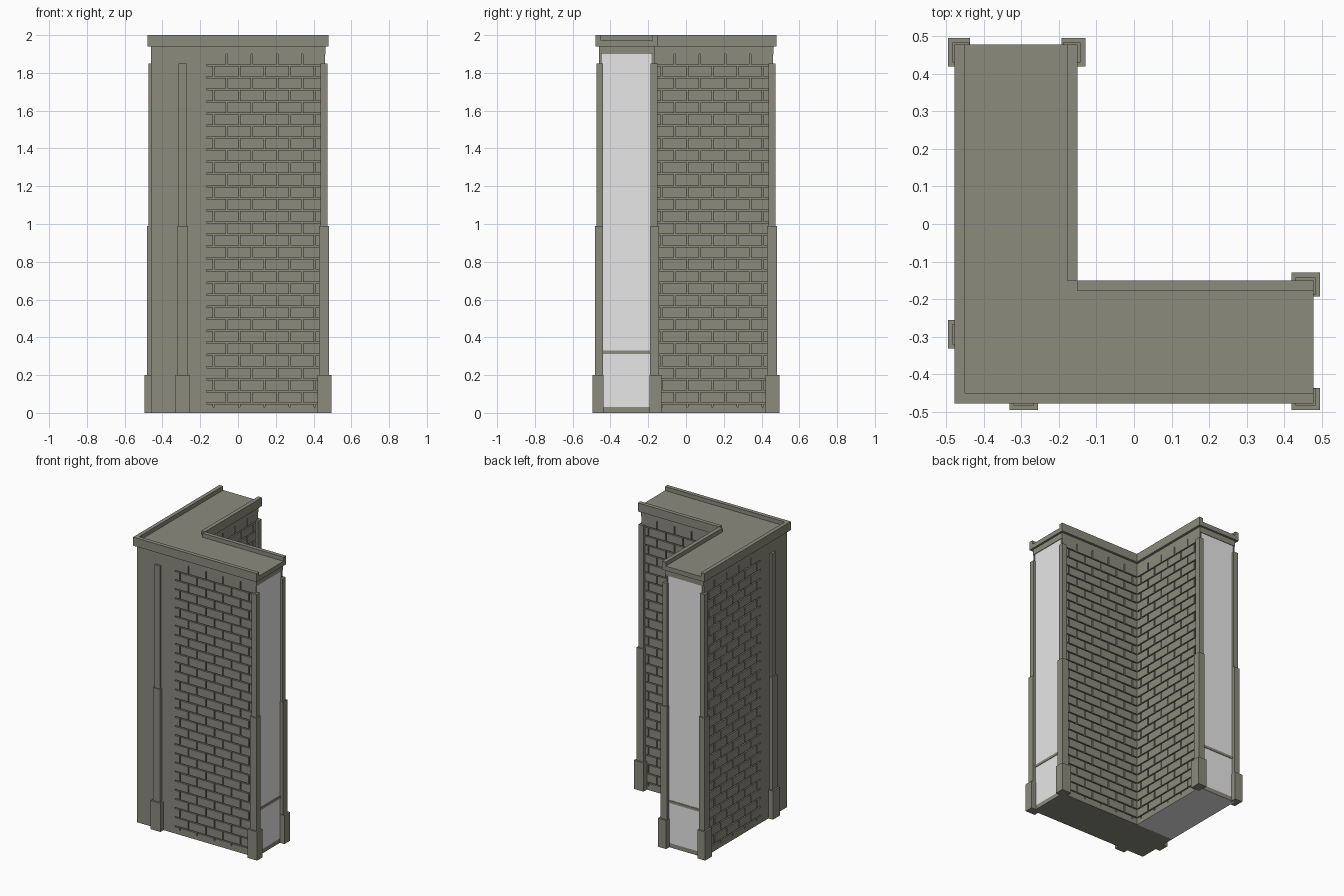
import bpy, bmesh
from mathutils import Vector

if "Cube" in bpy.data.objects:
    bpy.data.objects.remove(bpy.data.objects["Cube"])

OUT, INN = -0.46, -0.167      # outer and inner wall planes of each wing
END = 0.46                    # end plane of each wing
JOINT, DEPTH = 0.008, 0.011   # mortar gap and brick relief


def material(name, rgb):
    m = bpy.data.materials.new(name)
    m.diffuse_color = (*rgb, 1)
    m.use_nodes = True
    m.node_tree.nodes["Principled BSDF"].inputs["Base Color"].default_value = m.diffuse_color
    return m


STONE = material("olive_stone", (0.262, 0.257, 0.207))
PALE = material("pale_panel", (0.80, 0.80, 0.80))


def boxes_object(name, boxes, swap=False, mat=STONE):
    """One object from (x0, x1, y0, y1, z0, z1) boxes; swap mirrors over the diagonal."""
    bm = bmesh.new()
    for x0, x1, y0, y1, z0, z1 in boxes:
        if swap:
            x0, x1, y0, y1 = y0, y1, x0, x1
        geo = bmesh.ops.create_cube(bm, size=1)
        mid = Vector((x0 + x1, y0 + y1, z0 + z1)) / 2
        for v in geo["verts"]:
            v.co = mid + Vector((v.co.x * (x1 - x0), v.co.y * (y1 - y0), v.co.z * (z1 - z0)))
    me = bpy.data.meshes.new(name)
    bm.to_mesh(me)
    bm.free()
    me.materials.append(mat)
    ob = bpy.data.objects.new(name, me)
    bpy.context.collection.objects.link(ob)
    return ob


def bricks(y0, y1):
    """Running-bond courses on one wall face."""
    out, pitch, width = [], 0.0639, 0.1335
    top, row = 1.90, 0
    while top > 0.04:
        bottom = max(top - pitch + JOINT, 0.03)
        x = -0.261 if row % 2 else -0.327
        while x < END:
            a, b = max(x + JOINT / 2, INN), min(x + width - JOINT / 2, END)
            if b - a > 0.005:
                out.append((a, b, y0, y1, bottom, top))
            x += width
        top -= pitch
        row += 1
    return out


def stepped_post(x0, x1, y0, y1, dx0, dx1, dy0, dy1):
    """Three stacked blocks; d* is how far each side grows in the lower blocks."""
    out = []
    for k, za, zb in ((1.0, 0, 0.2), (0.4, 0.2, 0.99), (0, 0.99, 1.85)):
        out.append((x0 - dx0 * k, x1 + dx1 * k, y0 - dy0 * k, y1 + dy1 * k, za, zb))
    return out


# Plain corner block where the wings meet
boxes_object("corner_block", [(OUT, INN, OUT, INN, 0, 1.94)])

for side, swap in (("right", False), ("back", True)):
    # Recessed mortar wall, with plinth and head bands flush with the bricks
    boxes_object(side + "_mortar_wall",
                 [(INN - 0.02, END - 0.006, OUT + DEPTH, INN - DEPTH, 0.015, 1.92)], swap)
    plinth = boxes_object(side + "_plinth", [(INN, END, OUT, INN, 0, 0.03)], swap)
    boxes_object(side + "_head_band", [(INN, END + 0.004, OUT, INN, 1.90, 1.94)], swap)
    # Pale underside of the back wing
    if swap:
        plinth.data.materials.append(PALE)
        for p in plinth.data.polygons:
            if abs(p.normal.z) > 0.9 and p.center.z < 0.01:
                p.material_index = 1

    # Brick faces, outer and inner
    boxes_object(side + "_outer_bricks", bricks(OUT, OUT + DEPTH), swap)
    boxes_object(side + "_inner_bricks", bricks(INN - DEPTH, INN), swap)

    # End panel with a thin rail
    boxes_object(side + "_end_panel",
                 [(END - 0.006, END, -0.445, -0.182, 0.03, 1.90)], swap, PALE)
    boxes_object(side + "_end_rail",
                 [(END - 0.004, END + 0.004, -0.445, -0.182, 0.312, 0.33)], swap)

    # Stepped corner posts and the pilaster on the plain corner
    boxes_object(side + "_outer_post",
                 stepped_post(0.436, 0.475, -0.475, -0.440, 0.016, 0.020, 0.020, 0.004), swap)
    boxes_object(side + "_inner_post",
                 stepped_post(0.436, 0.475, -0.187, -0.151, 0.016, 0.020, 0.006, 0.022), swap)
    boxes_object(side + "_pilaster",
                 stepped_post(-0.315, -0.273, -0.475, OUT + 0.005, 0.016, 0.018, 0.020, 0), swap)

    # Roof slab and raised rims
    boxes_object(side + "_roof", [(-0.15, 0.478, -0.45, -0.15, 1.94, 1.972)], swap)
    start = -0.45 if swap else -0.478
    boxes_object(side + "_outer_rim", [(start, 0.478, -0.478, -0.45, 1.94, 2.0)], swap)
    boxes_object(side + "_inner_rim", [(-0.15, 0.478, -0.178, -0.15, 1.965, 2.0)], swap)

boxes_object("corner_roof", [(-0.45, -0.15, -0.45, -0.15, 1.94, 1.972)])
